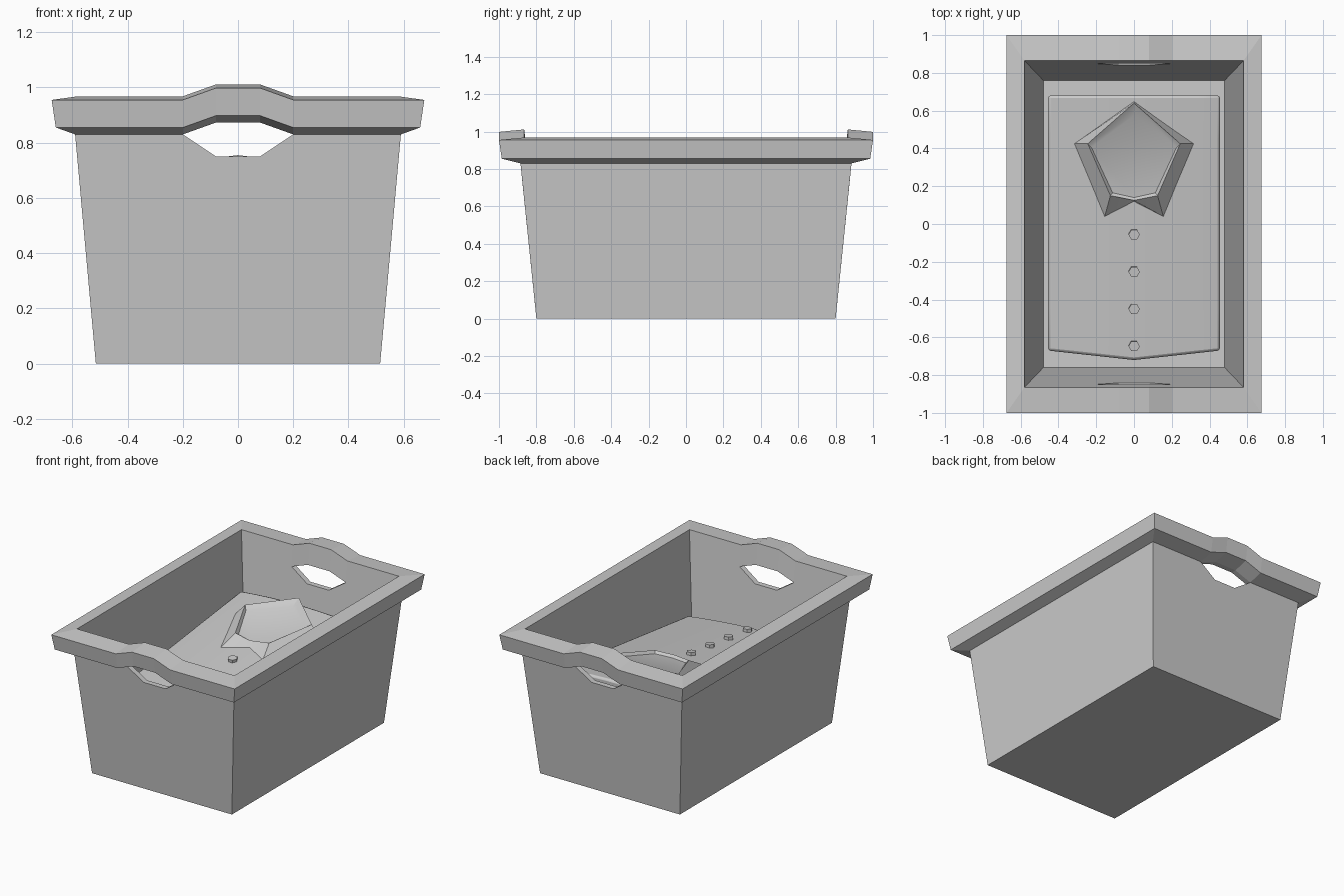
import bpy, bmesh, math

cube = bpy.data.objects.get("Cube")
if cube:
    bpy.data.objects.remove(cube, do_unlink=True)

GREY = (0.6, 0.6, 0.6, 1.0)
grey = bpy.data.materials.new("plain_grey")
grey.use_nodes = True
grey.diffuse_color = GREY
grey.node_tree.nodes["Principled BSDF"].inputs["Base Color"].default_value = GREY


def finish(bm, name, smooth=None):
    """Turn a bmesh into a named grey object."""
    bmesh.ops.remove_doubles(bm, verts=bm.verts, dist=0.0005)
    bmesh.ops.recalc_face_normals(bm, faces=bm.faces)
    mesh = bpy.data.meshes.new(name)
    bm.to_mesh(mesh)
    bm.free()
    mesh.materials.append(grey)
    obj = bpy.data.objects.new(name, mesh)
    bpy.context.collection.objects.link(obj)
    if smooth:
        bpy.ops.object.select_all(action='DESELECT')
        obj.select_set(True)
        bpy.context.view_layer.objects.active = obj
        bpy.ops.object.shade_smooth_by_angle(angle=math.radians(smooth))
    return obj


def bridge(bm, a, b, segments=None):
    """Join two closed rings of vertices with quads."""
    n = len(a)
    for i in segments or range(n):
        j = (i + 1) % n
        bm.faces.new((a[i], a[j], b[j], b[i]))


# Bin: rectangular rings, raised or dipped in the middle of the short sides
WALL_SLOPE = 0.1


def bin_ring(bm, hx, hy, z, bump=0.0, slope=0.0):
    ring = []
    for side in (-1, 1):
        for x in (-hx, -0.2, -0.08, 0.08, 0.2, hx):
            rise = bump if abs(x) < 0.1 else 0.0
            ring.append(bm.verts.new((-side * x, side * (hy + slope * rise), z + rise)))
    return ring


bm = bmesh.new()
DIP, RAISE = -0.08, 0.043
base = bin_ring(bm, 0.515, 0.80, 0)
outer_low = bin_ring(bm, 0.59, 0.885, 0.83, DIP, WALL_SLOPE)
outer_high = bin_ring(bm, 0.59, 0.885, 0.83, RAISE)
lip_bottom = bin_ring(bm, 0.66, 0.985, 0.855, RAISE)
lip_top = bin_ring(bm, 0.675, 1.0, 0.955, RAISE)
lip_inner = bin_ring(bm, 0.58, 0.865, 0.968, RAISE)
inner_high = bin_ring(bm, 0.565, 0.849, 0.83, RAISE)
inner_low = bin_ring(bm, 0.565, 0.849, 0.83, DIP, WALL_SLOPE)
inner_floor = bin_ring(bm, 0.48, 0.76, 0.06)
for a, b in ((base, outer_low), (outer_high, lip_bottom), (lip_bottom, lip_top),
             (lip_top, lip_inner), (lip_inner, inner_high), (inner_low, inner_floor)):
    bridge(bm, a, b)
# inside faces of the two hand holes
holes = (1, 2, 3, 7, 8, 9)
bridge(bm, outer_low, inner_low, holes)
bridge(bm, outer_high, inner_high, holes)
bm.faces.new(base)
bm.faces.new(inner_floor)
finish(bm, "storage_bin")


# Folded shirt: sloping, slightly domed top above the bin floor
HALF = 0.455


def shirt_z(x, y):
    return 0.61 + 0.12 * y - 0.025 * (x / HALF) ** 2


bm = bmesh.new()
COLS, ROWS = 8, 6
grid = []
for r in range(ROWS + 1):
    row = []
    for c in range(COLS + 1):
        x = HALF * (2 * c / COLS - 1)
        front = -0.72 + 0.05 * abs(x) / HALF
        y = front + (0.68 - front) * r / ROWS
        row.append(bm.verts.new((x, y, shirt_z(x, y))))
    grid.append(row)
for r in range(ROWS):
    for c in range(COLS):
        bm.faces.new((grid[r][c], grid[r][c + 1], grid[r + 1][c + 1], grid[r + 1][c]))
border = [e for e in bm.edges if e.is_boundary]
skirt = bmesh.ops.extrude_edge_only(bm, edges=border)["geom"]
for v in skirt:
    if isinstance(v, bmesh.types.BMVert):
        v.co.z = 0.061
bmesh.ops.holes_fill(bm, edges=[e for e in bm.edges if e.is_boundary], sides=0)
shirt = finish(bm, "folded_shirt", smooth=35)
bevel = shirt.modifiers.new("soft_edge", 'BEVEL')
bevel.width = 0.014
bevel.segments = 2
bevel.limit_method = 'ANGLE'
bevel.angle_limit = math.radians(40)


# Collar: mirrored five-sided rings from the flared edge to the neck opening
def collar_ring(bm, half):
    points = half + [(-x, y, z) for x, y, z in half[-2:0:-1]]
    return [bm.verts.new(p) for p in points]


bm = bmesh.new()
flare = [(x, y, shirt_z(x, y)) for x, y in
         ((0, 0.648), (0.315, 0.425), (0.155, 0.04), (0, 0.12))]
ridge = [(0, 0.64, 0.755), (0.245, 0.425, 0.725), (0.125, 0.15, 0.675), (0, 0.125, 0.668)]
neck = [(0, 0.575, 0.722), (0.225, 0.405, 0.70), (0.113, 0.165, 0.66), (0, 0.14, 0.652)]
rings = [collar_ring(bm, h) for h in (flare, ridge, neck)]
bridge(bm, rings[0], rings[1])
bridge(bm, rings[1], rings[2])
bm.faces.new(rings[2])
finish(bm, "shirt_collar", smooth=35)


# Buttons down the middle of the shirt
for i in range(4):
    y = -0.055 - 0.197 * i
    bpy.ops.mesh.primitive_cylinder_add(
        vertices=6, radius=0.03, depth=0.03,
        location=(0, y, shirt_z(0, y) + 0.004), rotation=(0.12, 0, math.radians(30)))
    button = bpy.context.object
    button.name = f"shirt_button_{i + 1}"
    button.data.materials.append(grey)
